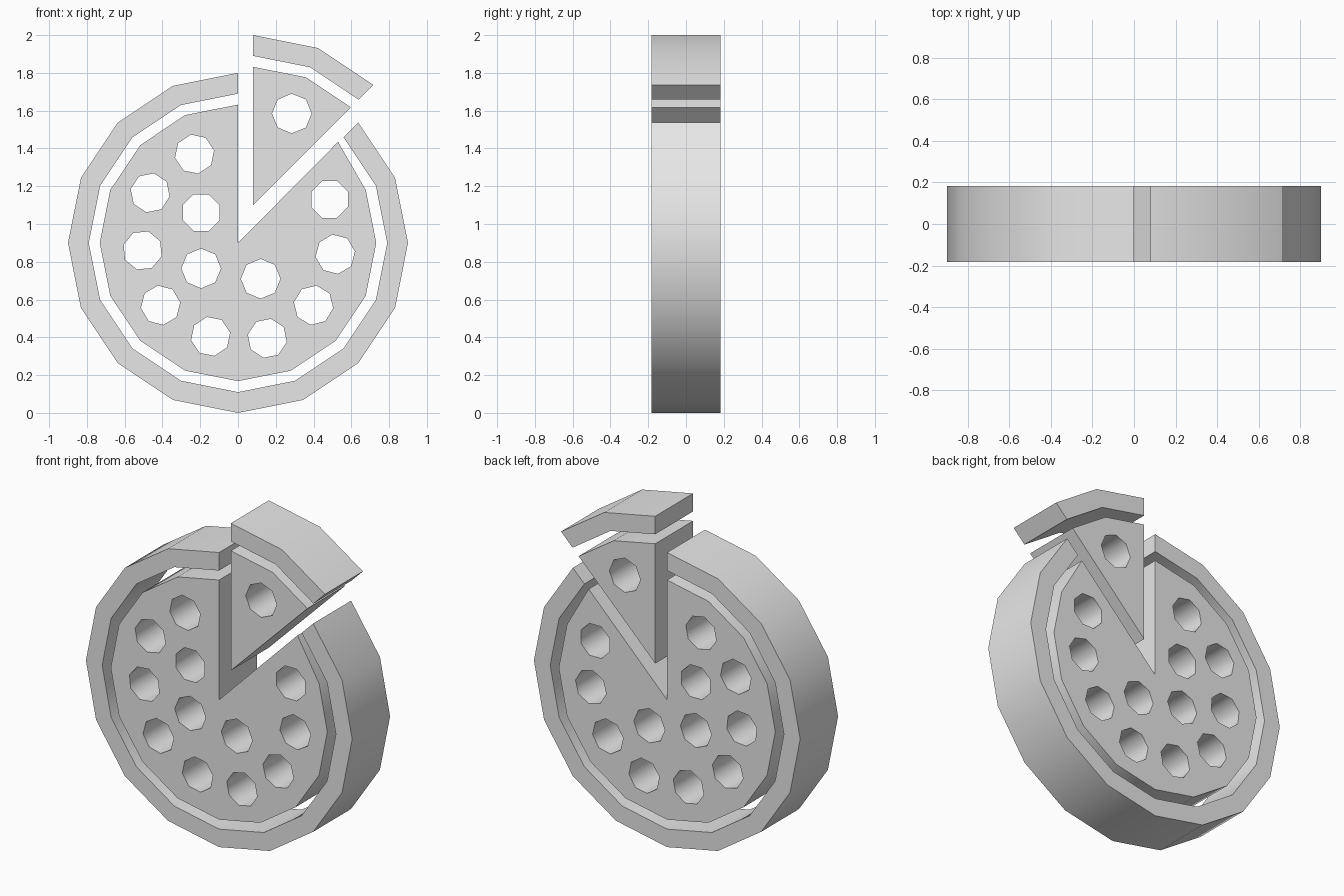
import bpy
import bmesh
from math import sin, cos, radians
from mathutils import Vector

default_cube = bpy.data.objects.get("Cube")
if default_cube:
    bpy.data.objects.remove(default_cube, do_unlink=True)

HALF_DEPTH = 0.183
CRUST_OUTER, CRUST_INNER, FILLING = 0.9, 0.79, 0.732
HOLE = 0.105
STEP = 22.5
CENTRE = (0, 0.9)          # middle of the pie
SLICE_TIP = (0.08, 1.1)    # middle of the lifted slice

grey = bpy.data.materials.new("plain grey")
grey.use_nodes = True
grey.diffuse_color = (0.8, 0.8, 0.8, 1)
grey.node_tree.nodes["Principled BSDF"].inputs["Base Color"].default_value = (0.8, 0.8, 0.8, 1)


def arc(centre, radius, start, count, step=STEP):
    """Points (x, z) along a faceted arc."""
    angles = [radians(start + i * step) for i in range(count)]
    return [(centre[0] + radius * cos(a), centre[1] + radius * sin(a)) for a in angles]


def slab(name, outline, holes=()):
    """Fill an outline with octagonal holes and give it depth along y."""
    bm = bmesh.new()
    loops = [outline] + [arc((x, z), HOLE, turn, 8, 45) for x, z, turn in holes]
    for loop in loops:
        verts = [bm.verts.new((x, -HALF_DEPTH, z)) for x, z in loop]
        for i, v in enumerate(verts):
            bm.edges.new((verts[i - 1], v))
    bmesh.ops.triangle_fill(bm, use_beauty=True, edges=bm.edges[:], normal=Vector((0, -1, 0)))
    grown = bmesh.ops.extrude_face_region(bm, geom=bm.faces[:], use_keep_orig=True)
    moved = [g for g in grown["geom"] if isinstance(g, bmesh.types.BMVert)]
    bmesh.ops.translate(bm, verts=moved, vec=(0, 2 * HALF_DEPTH, 0))
    bmesh.ops.recalc_face_normals(bm, faces=bm.faces[:])
    mesh = bpy.data.meshes.new(name)
    bm.to_mesh(mesh)
    bm.free()
    mesh.materials.append(grey)
    obj = bpy.data.objects.new(name, mesh)
    bpy.context.collection.objects.link(obj)
    bpy.ops.object.select_all(action="DESELECT")
    obj.select_set(True)
    bpy.context.view_layer.objects.active = obj
    bpy.ops.object.shade_smooth_by_angle(angle=radians(50))
    return obj


def crust(name, centre, start, count):
    outer = arc(centre, CRUST_OUTER, start, count)
    inner = arc(centre, CRUST_INNER, start, count)
    return slab(name, outer + inner[::-1])


# Crust ring, open at the upper right, and the piece lifted out of it
crust("pie_crust", CENTRE, 90, 15)
crust("slice_crust", SLICE_TIP, 45, 3)

# Pie filling with topping holes: x, z, turn
toppings = [
    (-0.23, 1.37, 11), (-0.465, 1.165, 34), (-0.505, 0.86, 28),
    (-0.195, 1.06, 22.5), (-0.195, 0.765, 0), (0.12, 0.71, 0),
    (0.485, 1.13, 22.5), (0.515, 0.84, 8), (0.4, 0.57, 36),
    (0.155, 0.395, 34), (-0.145, 0.405, 11), (-0.41, 0.57, 8),
]
filling = [CENTRE] + arc(CENTRE, FILLING, 90, 14) + [(0.53, 1.435)]
slab("pie_filling", filling, toppings)

# Lifted slice with one topping hole
slab("slice_filling", [SLICE_TIP] + arc(SLICE_TIP, FILLING, 45, 3), [(0.285, 1.585, 0)])
